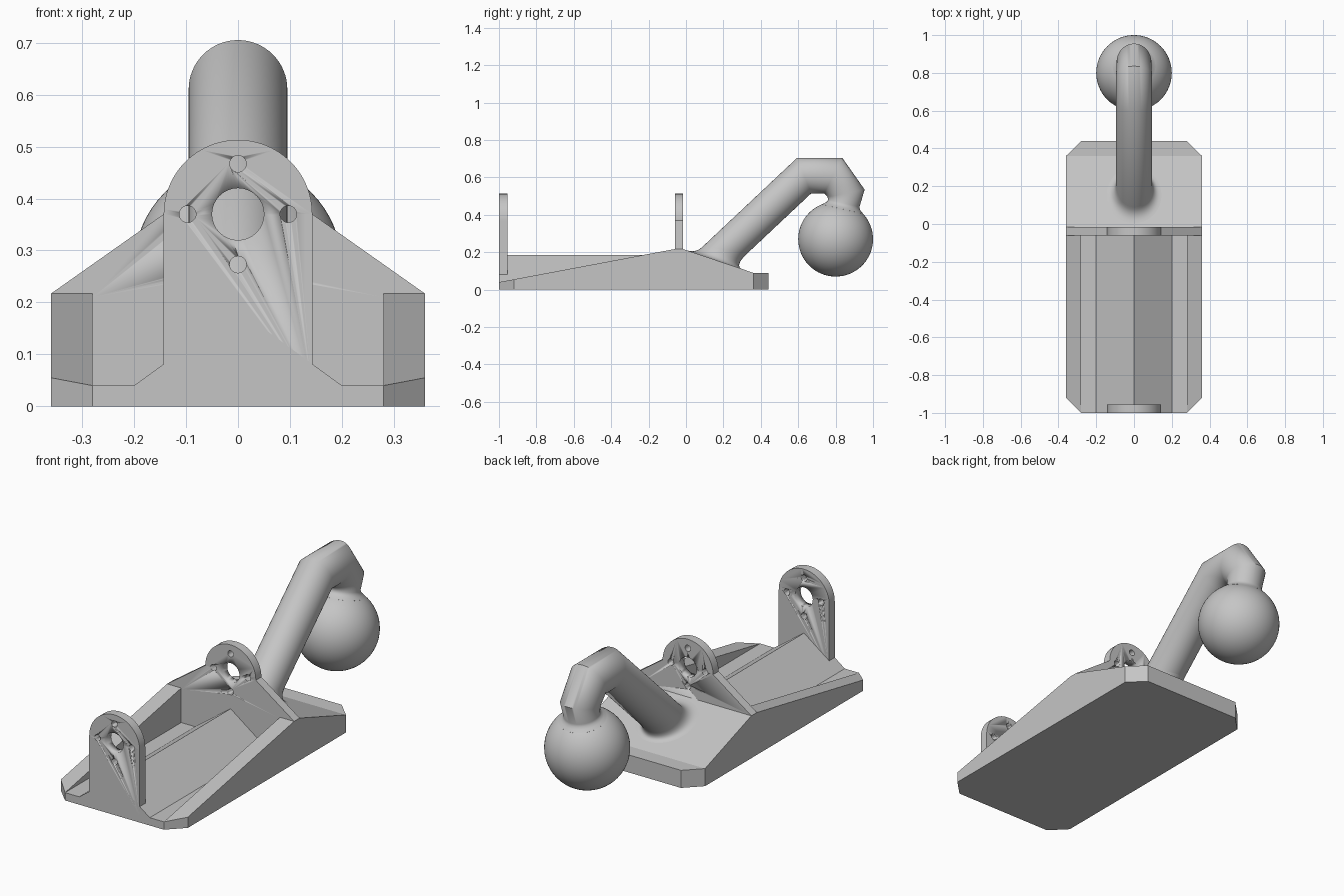
import bpy, bmesh, math
from mathutils import Vector

cube = bpy.data.objects.get("Cube")
if cube:
    bpy.data.objects.remove(cube, do_unlink=True)

grey = bpy.data.materials.new("light grey")
grey.use_nodes = True
colour = (0.56, 0.56, 0.56, 1)
grey.diffuse_color = colour
grey.node_tree.nodes["Principled BSDF"].inputs["Base Color"].default_value = colour


def finish(name, bm, smooth=None):
    bmesh.ops.recalc_face_normals(bm, faces=bm.faces)
    mesh = bpy.data.meshes.new(name)
    bm.to_mesh(mesh)
    bm.free()
    mesh.materials.append(grey)
    obj = bpy.data.objects.new(name, mesh)
    bpy.context.collection.objects.link(obj)
    if smooth:
        bpy.ops.object.select_all(action='DESELECT')
        obj.select_set(True)
        bpy.context.view_layer.objects.active = obj
        bpy.ops.object.shade_smooth_by_angle(angle=math.radians(smooth))
    return obj


def prism(name, profile, axis, start, end, smooth=None):
    """Extrude a 2D profile along x, y or z."""
    i = "xyz".index(axis)
    bm = bmesh.new()
    verts = []
    for p in profile:
        co = list(p)
        co.insert(i, start)
        verts.append(bm.verts.new(co))
    face = bm.faces.new(verts)
    moved = bmesh.ops.extrude_face_region(bm, geom=[face])["geom"]
    step = Vector((0, 0, 0))
    step[i] = end - start
    bmesh.ops.translate(bm, vec=step, verts=[g for g in moved if isinstance(g, bmesh.types.BMVert)])
    return finish(name, bm, smooth)


def boolean(obj, tool, operation):
    mod = obj.modifiers.new("cut", 'BOOLEAN')
    mod.operation, mod.object, mod.solver = operation, tool, 'EXACT'
    bpy.context.view_layer.update()
    result = bpy.data.meshes.new_from_object(obj.evaluated_get(bpy.context.evaluated_depsgraph_get()))
    obj.modifiers.clear()
    obj.data = result
    bpy.data.objects.remove(tool, do_unlink=True)


def arc(cx, cz, r, a0, a1, n):
    return [(cx + r * math.cos(a0 + (a1 - a0) * k / n), cz + r * math.sin(a0 + (a1 - a0) * k / n))
            for k in range(n + 1)]


def mirrored(points):
    """Close a right-hand half outline with its mirror image."""
    return points + [(-x, z) for x, z in reversed(points)]


# Base: wedge profile trimmed to chamfered corners, with a sunken tray
W, IN = 0.36, 0.28
base = prism("base", [(-1, 0), (-1, 0.04), (-0.06, 0.217), (-0.015, 0.217), (0.36, 0.09),
                      (0.44, 0.09), (0.44, 0)], "x", -W, W)
outline = mirrored([(IN, -1), (W, -0.92), (W, 0.36), (IN, 0.44)])
boolean(base, prism("trim_tool", outline, "z", -0.1, 0.5), 'INTERSECT')
boolean(base, prism("tray_tool", mirrored([(IN, 0.04), (IN, 0.5)]), "y", -1.1, -0.04), 'DIFFERENCE')

# Roof-shaped ridge along the tray
prism("tray_ridge", [(-0.2, 0.04), (0.2, 0.04), (0, 0.186)], "y", -1, -0.04)

# Upright mounting plates with bolt holes
R, MID = 0.143, 0.37
top = arc(0, MID, R, 0, math.pi, 48)


def plate(name, lower, y0, y1):
    left = [(-x, z) for x, z in reversed(lower)]
    obj = prism(name, lower + top + left, "y", y0, y1, 30)
    holes = [(0, MID, 0.05)]
    for k in range(4):
        a = k * math.pi / 2
        holes.append((0.097 * math.cos(a), MID + 0.097 * math.sin(a), 0.016))
    for x, z, r in holes:
        circle = arc(x, z, r, 0, math.tau, 32)[:-1]
        boolean(obj, prism("hole_tool", circle, "y", y0 - 0.1, y1 + 0.1, 30), 'DIFFERENCE')


plate("front_plate", [(R, 0.03)], -1, -0.955)
plate("middle_plate", [(IN, 0.03), (IN, 0.21), (W, 0.217)], -0.06, -0.015)

# Bent arm: rings mitred at each bend, narrowing and flaring into the ball
N = 64
ball_centre = Vector((0, 0.8, 0.27))
elbow = Vector((0, 0.856, 0.515))
out = (elbow - ball_centre).normalized()
path = [(Vector((0, 0.1, 0.11)), 0.095), (Vector((0, 0.632, 0.61)), 0.095),
        (Vector((0, 0.787, 0.61)), 0.095), (elbow, 0.092)]
for d, r in [(0.196, 0.086), (0.184, 0.091), (0.175, 0.1), (0.165, 0.113), (0.1, 0.11)]:
    path.append((ball_centre + out * d, r))


def loft(name, rings, caps, smooth):
    bm = bmesh.new()
    loops = [[bm.verts.new(p) for p in ring] for ring in rings]
    for a, b in zip(loops, loops[1:]):
        for k in range(N):
            bm.faces.new((a[k], a[(k + 1) % N], b[(k + 1) % N], b[k]))
    if caps:
        bm.faces.new(loops[0])
        bm.faces.new(loops[-1])
    return finish(name, bm, smooth)


angles = [math.tau * k / N for k in range(N)]
rings = []
for i, (p, r) in enumerate(path):
    before = (p - path[i - 1][0]).normalized() if i else None
    after = (path[i + 1][0] - p).normalized() if i + 1 < len(path) else before
    before = before or after
    t = (before + after).normalized()
    side = Vector((0, -t.z, t.y)) / t.dot(after)
    rings.append([p + Vector((r * math.cos(a), 0, 0)) + side * r * math.sin(a) for a in angles])
loft("arm", rings, True, 50)

# Fillet where the arm meets the sloping deck
root = path[0][0]
along = (path[1][0] - root).normalized()
up = Vector((0, -along.z, along.y))
deck = Vector((0, -0.015, 0.217))
normal = Vector((0, 0.127, 0.375)).normalized()
hit = [root + Vector((0.095 * math.cos(a), 0, 0)) + up * 0.095 * math.sin(a) for a in angles]
hit = [p + along * ((deck - p).dot(normal) / along.dot(normal)) for p in hit]
centre = sum(hit, Vector()) / N
fillet = []
for j in range(9):
    t = j / 8
    ring = []
    for p, a in zip(hit, angles):
        foot = p + (p - centre).normalized() * 0.05
        high = p + along * (0.075 - 0.025 * math.sin(a))
        ring.append(foot * (1 - t) ** 2 + p * 2 * t * (1 - t) + high * t ** 2)
    fillet.append(ring)
loft("arm_fillet", fillet, False, 50)

# Ball at the end of the arm
bm = bmesh.new()
bmesh.ops.create_uvsphere(bm, u_segments=64, v_segments=32, radius=0.2)
bmesh.ops.translate(bm, vec=ball_centre, verts=bm.verts)
finish("ball", bm, 50)
